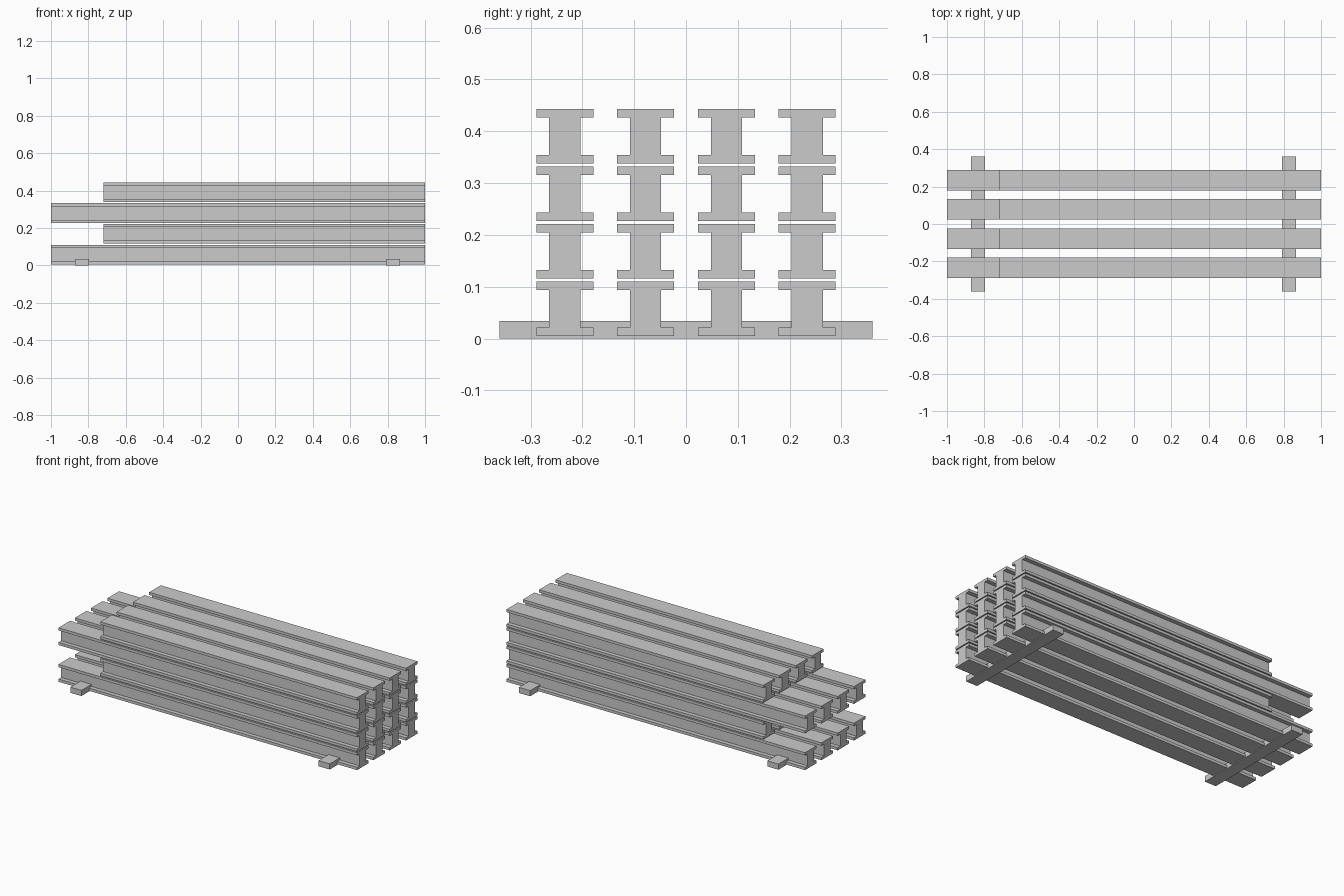
import bpy, bmesh

if "Cube" in bpy.data.objects:
    bpy.data.objects.remove(bpy.data.objects["Cube"])

H, FLANGE_T = 0.105, 0.0165      # beam height, flange thickness
FW, WW = 0.055, 0.03             # half widths of flange and web


def extrude_x(name, profile, x0, x1):
    """Extrude a closed (y, z) profile along x."""
    bm = bmesh.new()
    face = bm.faces.new([bm.verts.new((x0, y, z)) for y, z in profile])
    ext = bmesh.ops.extrude_face_region(bm, geom=[face])
    verts = [v for v in ext["geom"] if isinstance(v, bmesh.types.BMVert)]
    bmesh.ops.translate(bm, verts=verts, vec=(x1 - x0, 0, 0))
    bmesh.ops.recalc_face_normals(bm, faces=bm.faces)
    mesh = bpy.data.meshes.new(name)
    bm.to_mesh(mesh)
    bm.free()
    obj = bpy.data.objects.new(name, mesh)
    bpy.context.collection.objects.link(obj)
    return obj


# I-beam section: one half from bottom to top, then mirrored
half = [(FW, 0), (FW, FLANGE_T), (WW, FLANGE_T),
        (WW, H - FLANGE_T), (FW, H - FLANGE_T), (FW, H)]
section = half + [(-y, z) for y, z in reversed(half)]

# Stacked beams: four layers of four, alternate layers are shorter
for layer in range(4):
    x0 = -1.0 if layer % 2 == 0 else -0.72
    for col in range(4):
        beam = extrude_x(f"beam_{layer + 1}_{col + 1}", section, x0, 1.0)
        beam.location = (0, (col - 1.5) * 0.156, 0.005 + layer * 0.111)

# Cross skids under the stack
skid = [(-0.36, 0), (0.36, 0), (0.36, 0.034), (-0.36, 0.034)]
for name, x in (("left_skid", -0.834), ("right_skid", 0.829)):
    extrude_x(name, skid, x - 0.0375, x + 0.0375)
